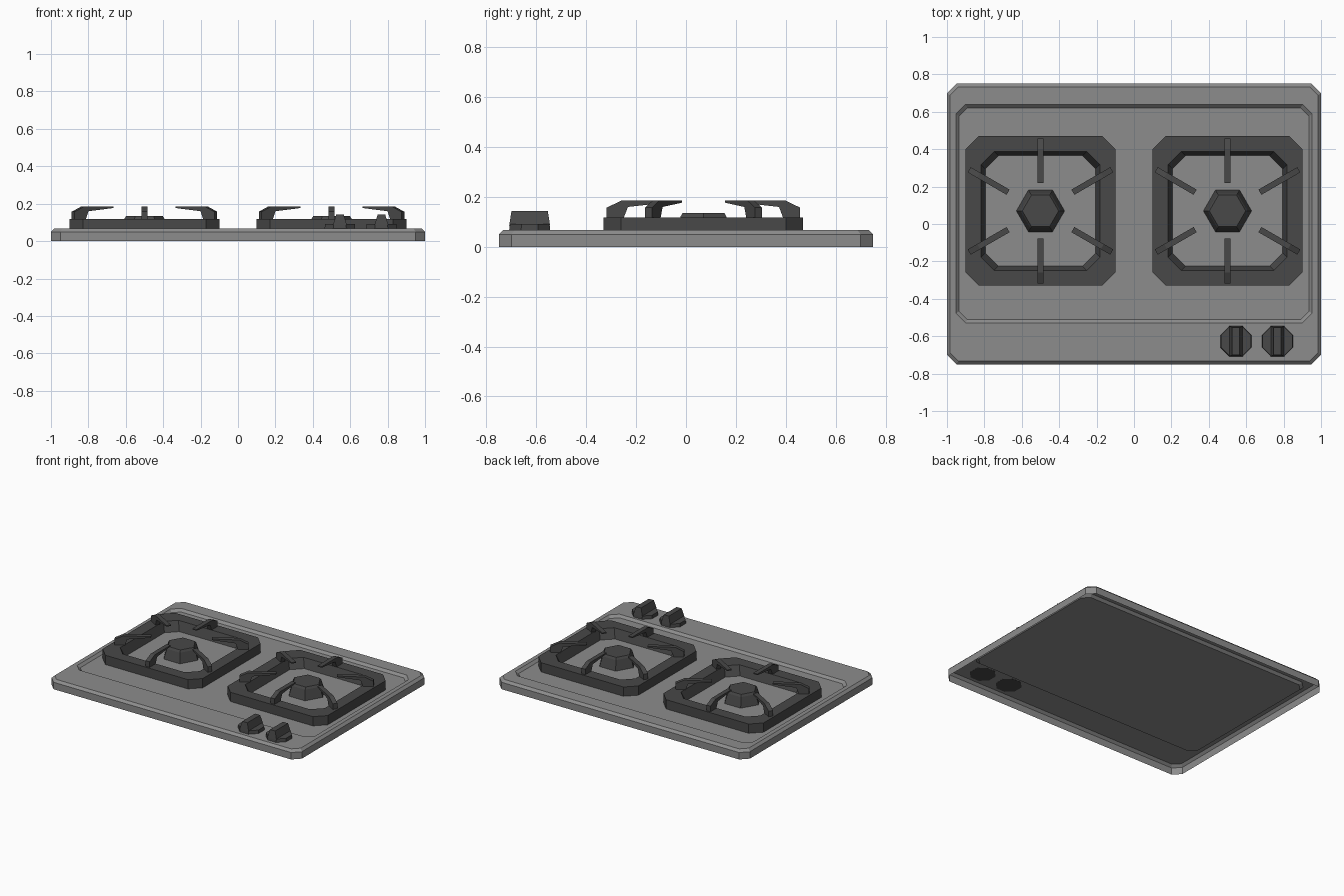
import bpy, bmesh, math
from mathutils import Matrix, Vector

if "Cube" in bpy.data.objects:
    bpy.data.objects.remove(bpy.data.objects["Cube"])


def material(name, v):
    m = bpy.data.materials.new(name)
    m.diffuse_color = (v, v, v, 1)
    m.use_nodes = True
    m.node_tree.nodes["Principled BSDF"].inputs["Base Color"].default_value = m.diffuse_color
    return m


STEEL = material("steel grey", 0.265)
IRON = material("cast iron dark", 0.065)


def ring(cx, cy, hx, hy, c, z):
    """Rectangle with cut corners, counter-clockwise."""
    pts = [(hx, -hy + c), (hx, hy - c), (hx - c, hy), (-hx + c, hy),
           (-hx, hy - c), (-hx, -hy + c), (-hx + c, -hy), (hx - c, -hy)]
    return [(cx + x, cy + y, z) for x, y in pts]


def hexagon(cx, cy, r, z):
    return [(cx + r * math.cos(math.radians(60 * i)),
             cy + r * math.sin(math.radians(60 * i)), z) for i in range(6)]


def loft(bm, rings, cap_start=False, cap_end=False):
    """Join successive rings with quads, optionally closing the ends."""
    loops = [[bm.verts.new(p) for p in r] for r in rings]
    for a, b in zip(loops, loops[1:]):
        n = len(a)
        for i in range(n):
            j = (i + 1) % n
            bm.faces.new((a[i], a[j], b[j], b[i]))
    if cap_start:
        bm.faces.new(loops[0][::-1])
    if cap_end:
        bm.faces.new(loops[-1])


def finish(bm, name, mat):
    me = bpy.data.meshes.new(name)
    bm.to_mesh(me)
    bm.free()
    me.materials.append(mat)
    ob = bpy.data.objects.new(name, me)
    bpy.context.collection.objects.link(ob)
    return ob


# Cooktop: open pressed sheet with bevelled rim and shallow recess
bm = bmesh.new()
ry = 0.055
loft(bm, [ring(0, 0, 1, 0.75, 0.05, 0),
          ring(0, 0, 1, 0.75, 0.05, 0.05),
          ring(0, 0, 0.983, 0.733, 0.045, 0.067),
          ring(0, ry, 0.952, 0.583, 0.05, 0.067),
          ring(0, ry, 0.935, 0.566, 0.045, 0.05)], cap_end=True)
finish(bm, "cooktop", STEEL)

# Side profile of one pan support prong: distance from its tip, height
PRONG = [(0, 0.185), (0, 0.177), (0.155, 0.16), (0.172, 0.115),
         (0.24, 0.115), (0.24, 0.157), (0.182, 0.185)]

BY = 0.07
for side, cx in (("left", -0.5), ("right", 0.5)):
    # Grate frame
    bm = bmesh.new()
    loft(bm, [ring(cx, BY, 0.4, 0.4, 0.07, 0.05),
              ring(cx, BY, 0.4, 0.4, 0.07, 0.117),
              ring(cx, BY, 0.318, 0.318, 0.07, 0.117),
              ring(cx, BY, 0.295, 0.295, 0.07, 0.05)])
    finish(bm, side + "_grate_frame", IRON)

    # Pan support prongs, diagonal ones sit further out
    bm = bmesh.new()
    for k in range(6):
        ang = math.radians(30 + 60 * k)
        start = 0.148 if k % 3 == 1 else 0.2
        turn = Matrix.Translation((cx, BY, 0)) @ Matrix.Rotation(ang, 4, 'Z')
        rings = [[turn @ Vector((start + u, w, z)) for u, z in PRONG]
                 for w in (-0.016, 0.016)]
        loft(bm, rings, True, True)
    bmesh.ops.recalc_face_normals(bm, faces=bm.faces)
    finish(bm, side + "_pan_supports", IRON)

    # Burner cap
    bm = bmesh.new()
    loft(bm, [hexagon(cx, BY, 0.129, 0.05),
              hexagon(cx, BY, 0.107, 0.12),
              hexagon(cx, BY, 0.097, 0.135)], cap_end=True)
    finish(bm, side + "_burner", IRON)

# Control knobs: octagonal base with tapered grip
for side, cx in (("left", 0.545), ("right", 0.767)):
    bm = bmesh.new()
    cy = -0.627
    loft(bm, [ring(cx, cy, 0.082, 0.082, 0.048, 0.066),
              ring(cx, cy, 0.08, 0.08, 0.047, 0.091)], True, True)
    grip = [[(cx + sx * hx, cy + sy * hy, z)
             for sx, sy in ((1, -1), (1, 1), (-1, 1), (-1, -1))]
            for hx, hy, z in ((0.037, 0.082, 0.085), (0.02, 0.073, 0.143))]
    loft(bm, grip, True, True)
    finish(bm, side + "_knob", IRON)
